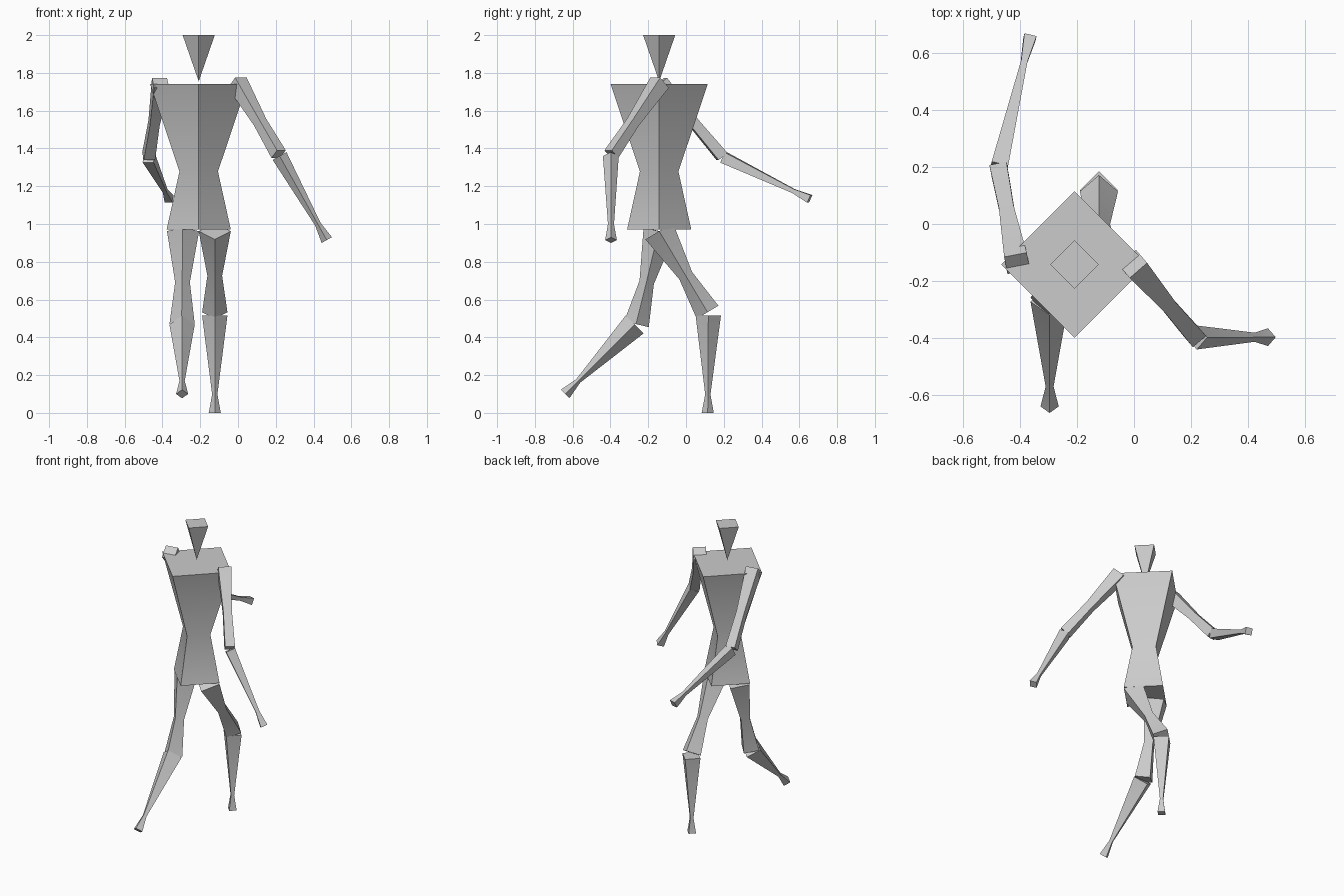
import bpy, bmesh, math
from mathutils import Vector

cube = bpy.data.objects.get("Cube")
if cube:
    bpy.data.objects.remove(cube, do_unlink=True)

grey = bpy.data.materials.new("plain grey")
grey.use_nodes = True
grey.diffuse_color = (0.6, 0.6, 0.6, 1)
grey.node_tree.nodes["Principled BSDF"].inputs["Base Color"].default_value = (0.6, 0.6, 0.6, 1)


def prism(name, start, end, rings, twist=0):
    """Four-sided body along start-end; rings are (fraction, half diagonal)."""
    start, end = Vector(start), Vector(end)
    axis = (end - start).normalized()
    side = axis.cross(Vector((0, 0, 1)))
    side = side.normalized() if side.length > 0.01 else Vector((1, 0, 0))
    other = axis.cross(side)
    bm = bmesh.new()
    loops = []
    for fraction, radius in rings:
        centre = start.lerp(end, fraction)
        angles = [math.radians(twist + 90 * k) for k in range(4)]
        loops.append([bm.verts.new(centre + radius * (side * math.cos(a) + other * math.sin(a)))
                      for a in angles])
    for low, high in zip(loops, loops[1:]):
        for k in range(4):
            n = (k + 1) % 4
            bm.faces.new((low[k], low[n], high[n], high[k]))
    bm.faces.new(loops[0][::-1])
    bm.faces.new(loops[-1])
    bmesh.ops.remove_doubles(bm, verts=bm.verts, dist=0.0005)
    bmesh.ops.recalc_face_normals(bm, faces=bm.faces)
    mesh = bpy.data.meshes.new(name)
    bm.to_mesh(mesh)
    bm.free()
    mesh.materials.append(grey)
    obj = bpy.data.objects.new(name, mesh)
    bpy.context.collection.objects.link(obj)
    bpy.ops.object.select_all(action='DESELECT')
    obj.select_set(True)
    bpy.context.view_layer.objects.active = obj
    bpy.ops.object.shade_smooth_by_angle(angle=math.radians(30))


# Trunk and head
X, Y = -0.208, -0.142
prism("torso", (X, Y, 0.97), (X, Y, 1.74), [(0, 0.17), (0.4, 0.102), (1, 0.257)])
prism("head", (X, Y, 1.755), (X, Y, 2), [(0, 0), (1, 0.085)])

# Limb profiles
THIGH = [(0, 0.085), (0.55, 0.039), (1, 0.067)]
SHIN = [(0, 0.067), (0.81, 0.014), (1, 0.032)]
UPPER_ARM = [(0, 0.057), (0.55, 0.037), (1, 0.043)]
FOREARM = [(0, 0.042), (0.81, 0.016), (1, 0.031)]

# Legs
prism("left_thigh", (-0.123, -0.142, 0.962), (-0.123, 0.114, 0.533), THIGH)
prism("left_shin", (-0.123, 0.118, 0.515), (-0.123, 0.115, 0), SHIN)
prism("right_thigh", (-0.291, -0.142, 0.962), (-0.296, -0.262, 0.47), THIGH)
prism("right_shin", (-0.296, -0.272, 0.468), (-0.296, -0.64, 0.1), SHIN)

# Arms
prism("left_upper_arm", (-0.004, -0.14, 1.748), (0.215, -0.395, 1.37), UPPER_ARM, 45)
prism("left_forearm", (0.22, -0.398, 1.36), (0.47, -0.397, 0.915), FOREARM)
prism("right_upper_arm", (-0.41, -0.138, 1.748), (-0.473, 0.19, 1.358), UPPER_ARM, 45)
prism("right_forearm", (-0.473, 0.2, 1.352), (-0.365, 0.655, 1.133), FOREARM, 45)
